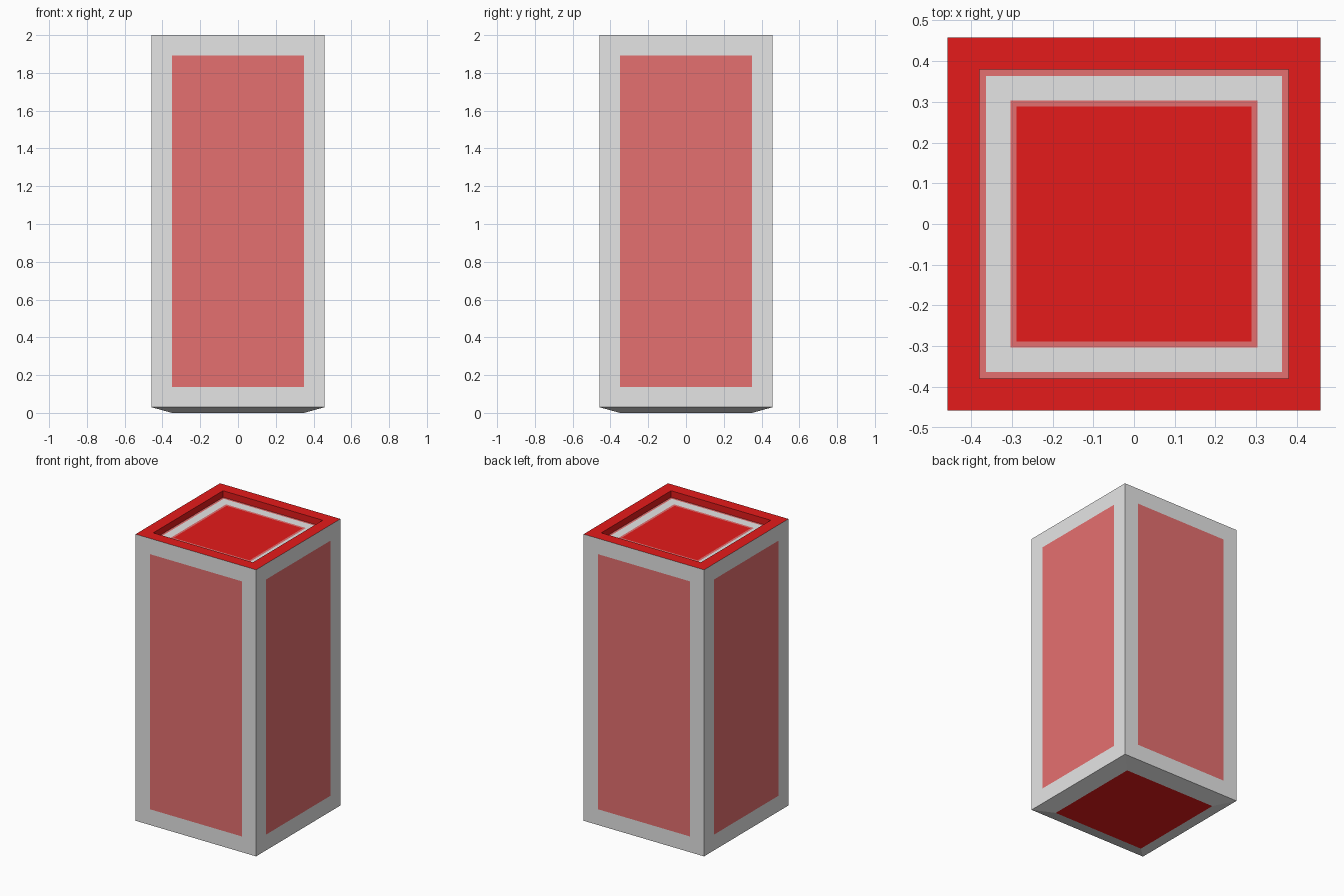
import bpy, bmesh

if "Cube" in bpy.data.objects:
    bpy.data.objects.remove(bpy.data.objects["Cube"])


def material(name, rgb):
    m = bpy.data.materials.new(name)
    m.diffuse_color = (*rgb, 1)
    m.use_nodes = True
    m.node_tree.nodes["Principled BSDF"].inputs["Base Color"].default_value = m.diffuse_color
    return m


GREY, RED, PINK = 0, 1, 2
MATS = [material("light_grey", (0.785, 0.785, 0.785)),
        material("red", (0.785, 0.011, 0.011)),
        material("dusty_pink", (0.785, 0.16, 0.16))]


def square_loft(name, rings, bands, start_cap=None, end_cap=None, panel_band=None):
    """Join square rings (half width, z); each band between rings has a colour."""
    bm = bmesh.new()
    loops = [[bm.verts.new((sx * h, sy * h, z))
              for sx, sy in ((-1, -1), (1, -1), (1, 1), (-1, 1))] for h, z in rings]
    sides = []
    for i, colour in enumerate(bands):
        a, b = loops[i], loops[i + 1]
        for k in range(4):
            n = (k + 1) % 4
            f = bm.faces.new((a[k], a[n], b[n], b[k]))
            f.material_index = colour
            if i == panel_band:
                sides.append(f)
    if start_cap is not None:
        bm.faces.new(loops[0][::-1]).material_index = start_cap
    if end_cap is not None:
        bm.faces.new(loops[-1]).material_index = end_cap
    bm.normal_update()
    # painted panel in the middle of each side
    if sides:
        bmesh.ops.inset_individual(bm, faces=sides, thickness=0.153)
        for f in sides:
            f.material_index = PINK
    me = bpy.data.meshes.new(name)
    bm.to_mesh(me)
    bm.free()
    for m in MATS:
        me.materials.append(m)
    ob = bpy.data.objects.new(name, me)
    bpy.context.collection.objects.link(ob)
    return ob


FLOOR = 1.955

# Outer body: tapered foot, four panelled sides, red rim and recess walls
square_loft("box_body",
            [(0.35, 0), (0.458, 0.03), (0.458, 2), (0.379, 2), (0.379, FLOOR)],
            [GREY, GREY, RED, RED], start_cap=RED, panel_band=1)

# Sunken top: pink edge lines, grey frame, red centre
square_loft("sunken_top",
            [(0.379, FLOOR), (0.363, FLOOR), (0.304, FLOOR), (0.289, FLOOR)],
            [PINK, GREY, PINK], end_cap=RED)
